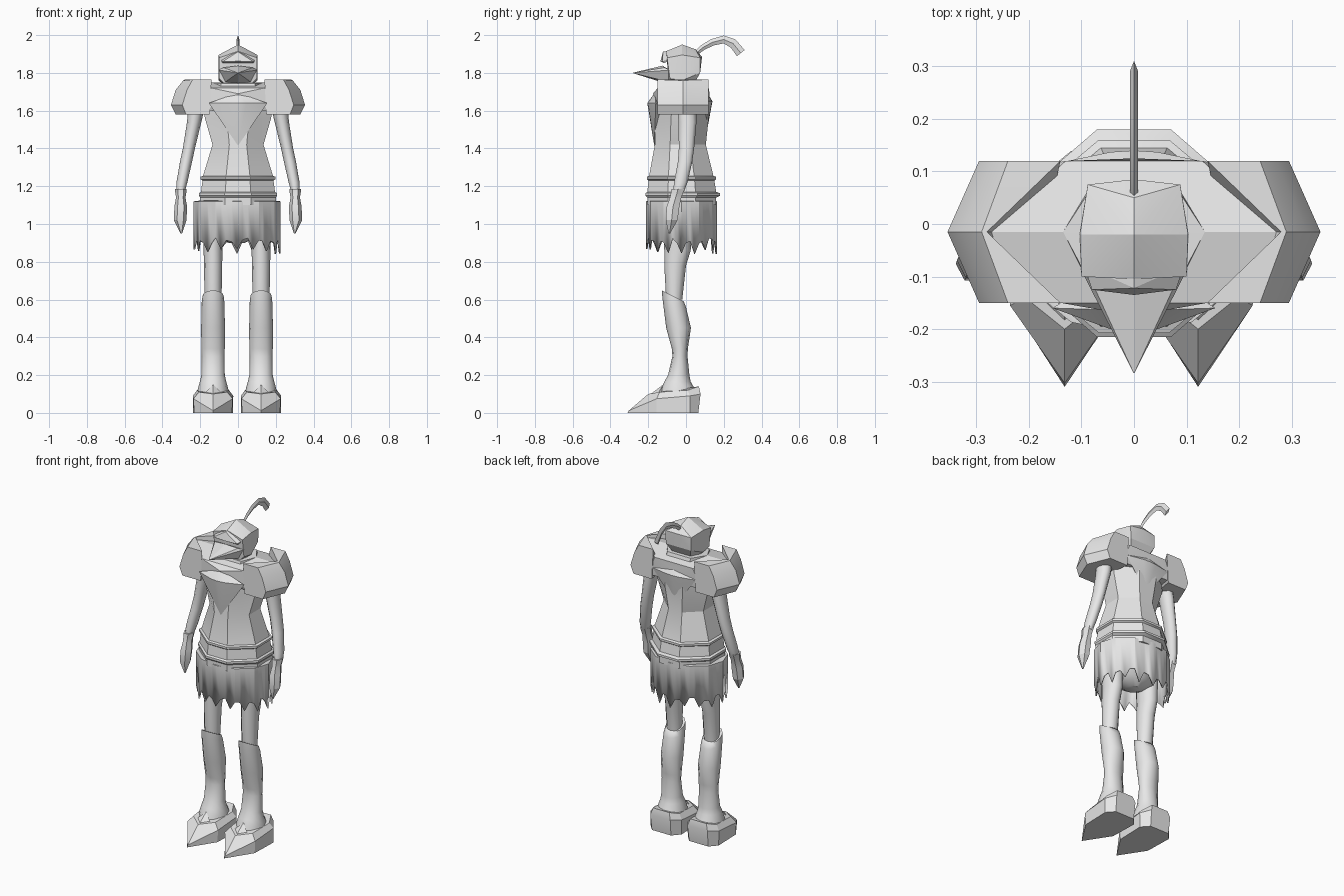
import bpy, bmesh, random
from math import sin, cos, pi, radians
from mathutils import Vector

random.seed(4)
cube = bpy.data.objects.get("Cube")
if cube:
    bpy.data.objects.remove(cube, do_unlink=True)

steel = bpy.data.materials.new("plain_grey")
steel.use_nodes = True
GREY = (0.8, 0.8, 0.8, 1)
steel.diffuse_color = GREY
steel.node_tree.nodes["Principled BSDF"].inputs["Base Color"].default_value = GREY


def finish(name, bm, angle=35):
    bmesh.ops.recalc_face_normals(bm, faces=bm.faces)
    mesh = bpy.data.meshes.new(name)
    bm.to_mesh(mesh)
    bm.free()
    ob = bpy.data.objects.new(name, mesh)
    bpy.context.collection.objects.link(ob)
    mesh.materials.append(steel)
    bpy.ops.object.select_all(action='DESELECT')
    ob.select_set(True)
    bpy.context.view_layer.objects.active = ob
    bpy.ops.object.shade_smooth_by_angle(angle=radians(angle))
    return ob


def skin(name, rings, angle=35, caps=True):
    """Bridge closed rings of points, one after the other."""
    bm = bmesh.new()
    rows = [[bm.verts.new(p) for p in ring] for ring in rings]
    n = len(rows[0])
    for a, b in zip(rows, rows[1:]):
        for i in range(n):
            j = (i + 1) % n
            bm.faces.new((a[i], a[j], b[j], b[i]))
    if caps:
        bm.faces.new(rows[0])
        bm.faces.new(rows[-1])
    return finish(name, bm, angle)


def hull(name, points, mirror=True):
    """Faceted convex solid; points off the centre are mirrored in x."""
    bm = bmesh.new()
    pts = set(points)
    if mirror:
        pts |= {(-x, y, z) for x, y, z in points}
    for p in sorted(pts):
        bm.verts.new(p)
    res = bmesh.ops.convex_hull(bm, input=bm.verts[:])
    junk = {g for g in res["geom_interior"] + res["geom_unused"] if isinstance(g, bmesh.types.BMVert)}
    bmesh.ops.delete(bm, geom=list(junk), context='VERTS')
    bmesh.ops.dissolve_limit(bm, angle_limit=0.01, verts=bm.verts[:], edges=bm.edges[:])
    return finish(name, bm, 15)


def circle(n):
    return [(cos(2 * pi * i / n), sin(2 * pi * i / n)) for i in range(n)]


OCTAGON = [(-.34, -1), (.34, -1), (1, -.4), (1, .4), (.34, 1), (-.34, 1), (-1, .4), (-1, -.4)]


def ring(shape, x, hw, front, back, z, tilt=0):
    """Cross-section centred on x, spanning front..back in y, sloping by tilt."""
    cy, ry = (front + back) / 2, (back - front) / 2
    return [(x + u * hw, cy + v * ry, z + tilt * v * ry) for u, v in shape]


# Torso: half width, front, back, height, with two raised belts
torso = [(.19, -.15, .12, 1.66), (.175, -.165, .12, 1.56), (.135, -.165, .105, 1.42),
         (.185, -.195, .145, 1.255), (.198, -.207, .16, 1.25), (.198, -.207, .16, 1.237),
         (.188, -.198, .15, 1.23), (.196, -.205, .16, 1.17), (.207, -.215, .18, 1.163),
         (.207, -.215, .18, 1.15), (.2, -.205, .16, 1.14), (.2, -.205, .16, 1.1)]
skin("torso", [ring(OCTAGON, 0, *r) for r in torso], 25)

# Pelvis under the skirt
skin("pelvis", [ring(circle(12), -.005, *r) for r in
                [(.2, -.18, .14, 1.11), (.18, -.15, .11, 1.02), (.12, -.12, .07, .94), (.04, -.06, .02, .9)]])

# Skirt: thin shell with a torn hem
N = 48
dodecagon = []
corners = circle(12)
for i in range(N):
    k, t = divmod(i, 4)
    a, b = Vector(corners[k]), Vector(corners[(k + 1) % 12])
    dodecagon.append(tuple(a.lerp(b, t / 4)))
hem = ring(dodecagon, -.005, .23, -.212, .164, .9)
hem = [(x, y, random.uniform(.835, .87) if i % 3 == 0 else random.uniform(.895, .93))
       for i, (x, y, z) in enumerate(hem)]
skirt = skin("skirt", [ring(dodecagon, -.005, .19, -.19, .15, 1.125),
                       ring(dodecagon, -.005, .23, -.212, .164, 1.12), hem], 25, caps=False)
wall = skirt.modifiers.new("wall", 'SOLIDIFY')
wall.thickness = .008

# Mantle across the shoulders, with pointed chest and back plates
hull("mantle", [(.28, -.015, 1.75), (.14, -.15, 1.72), (.13, .12, 1.72), (0, -.175, 1.69),
                (0, .125, 1.69), (.18, -.14, 1.6), (.18, .11, 1.6), (0, -.015, 1.745)])
hull("chest_plate", [(0, -.165, 1.695), (.155, -.16, 1.64), (0, -.205, 1.64),
                     (0, -.168, 1.415), (.06, -.1, 1.6), (.045, -.2, 1.64)])
hull("back_plate", [(0, .115, 1.69), (.15, .115, 1.65), (0, .14, 1.65),
                    (0, .105, 1.46), (.05, .06, 1.6), (.045, .137, 1.65)])

# Collar
hull("collar", [(.135, -.015, 1.75), (.09, -.1, 1.745), (.08, .07, 1.75), (.13, -.015, 1.68),
                (.09, -.12, 1.68), (.08, .09, 1.68)])

# Shoulder guards: profile swept front to back, pointed in the middle
end = [(.14, 1.765), (.24, 1.765), (.27, 1.71), (.295, 1.63), (.275, 1.58), (.15, 1.58)]
mid = [(.28, 1.765), (.29, 1.76), (.33, 1.71), (.355, 1.63), (.33, 1.58), (.17, 1.58)]
for side, label in ((1, "left"), (-1, "right")):
    skin(label + "_shoulder_guard",
         [[(side * x, y, z) for x, z in prof] for prof, y in ((end, -.15), (mid, -.015), (end, .12))], 20)

# Arms, hands
arm = [(.215, .045, -.05, .055, 1.64), (.232, .038, -.042, .058, 1.54), (.26, .032, -.04, .045, 1.4),
       (.275, .032, -.045, .035, 1.33), (.297, .029, -.065, .01, 1.22), (.304, .022, -.07, -.01, 1.17)]
hand = [(.303, .031, -.083, -.002, 1.185), (.303, .029, -.085, -.01, 1.165), (.303, .025, -.09, -.02, 1.14),
        (.303, .034, -.108, -.03, 1.09), (.306, .033, -.112, -.04, 1.02), (.3, .004, -.093, -.083, .95)]
for side, label in ((1, "left"), (-1, "right")):
    skin(label + "_arm", [ring(circle(10), side * r[0], *r[1:]) for r in arm], 45)
    skin(label + "_hand", [ring(circle(6), side * r[0], *r[1:]) for r in hand], 20)

# Legs: thigh, boot shaft with sloping top, ankle cuff, pointed foot
thigh = [(.055, -.12, .03, 1.0), (.05, -.115, .025, .86), (.048, -.115, .0, .78), (.045, -.105, -.02, .6)]
shaft = [(.05, -.122, -.018, .62, -.5), (.056, -.128, -.012, .62, -.5), (.06, -.125, .0, .585, -.4),
         (.063, -.105, .026, .45), (.062, -.075, .01, .34), (.06, -.072, .008, .3),
         (.062, -.095, .018, .2), (.07, -.115, .025, .165), (.08, -.13, .045, .13), (.085, -.14, .055, .1)]
sole = [(0, -.31, 0), (.1, -.155, 0), (.105, .02, 0), (.065, .065, 0)]
welt = [(0, -.303, .012), (.104, -.155, .075), (.107, .02, .09), (.068, .077, .1)]
instep = [(0, -.2, .1), (.075, -.14, .11), (.085, .01, .12), (.055, .068, .14)]
for x, label in ((.122, "left"), (-.132, "right")):
    skin(label + "_thigh", [ring(circle(12), x, *r) for r in thigh], 45)
    skin(label + "_boot_shaft", [ring(circle(12), x, *r) for r in shaft], 45)
    rings = []
    for half in (sole, welt, instep):
        full = half + [(-a, b, c) for a, b, c in half[:0:-1]]
        rings.append([(x + a, b, c) for a, b, c in full])
    skin(label + "_foot", rings, 20)
    hull(label + "_toe_ridge", [(x, -.24, .06), (x - .05, -.15, .1), (x + .05, -.15, .1),
                                (x, -.12, .15), (x, -.1, .08)], mirror=False)

# Helmet with a ridged crown
hull("helmet", [(0, -.105, 1.915), (0, -.02, 1.95), (0, .05, 1.925), (.1, -.1, 1.88), (.103, -.02, 1.895),
                (.088, .075, 1.88), (0, .085, 1.885), (.104, -.02, 1.76), (.1, -.085, 1.77),
                (.085, .075, 1.8), (.05, .03, 1.72), (.06, -.09, 1.73)])
hull("brow", [(0, -.122, 1.912), (.08, -.125, 1.86), (.08, -.115, 1.852), (0, -.135, 1.862),
              (0, -.09, 1.915), (.095, -.08, 1.87)])
hull("beak", [(0, -.285, 1.8), (.078, -.115, 1.828), (.102, -.085, 1.815), (0, -.125, 1.838),
              (0, -.11, 1.745), (.07, -.08, 1.75)])

# Plume: flat blade following a curve (y, z, half height, lean)
blade = [(.06, 1.91, .012, -.5), (.09, 1.935, .015, -.7), (.14, 1.962, .018, -.4), (.2, 1.977, .021, 0),
         (.25, 1.955, .025, .5), (.29, 1.905, .026, .9)]
plume = []
for y, z, h, lean in blade:
    up = Vector((0, sin(lean), cos(lean))) * h
    c = Vector((0, y, z))
    plume.append([c + up, c + Vector((.008, 0, 0)), c - up, c - Vector((.008, 0, 0))])
skin("plume", plume, 30)
